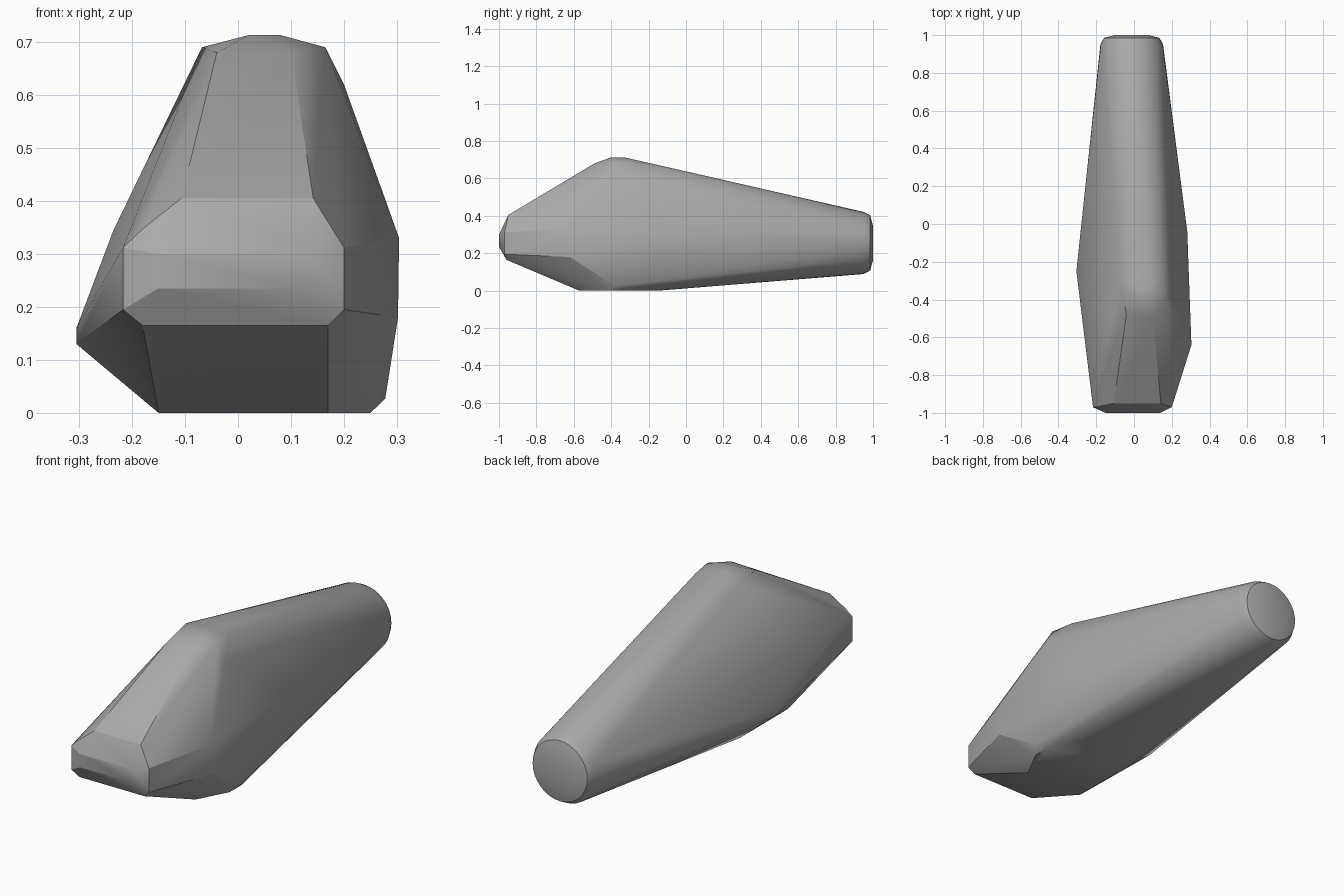
import bpy, bmesh, math

cube = bpy.data.objects.get("Cube")
if cube:
    bpy.data.objects.remove(cube, do_unlink=True)

grey = bpy.data.materials.new("plain grey")
grey.use_nodes = True
colour = (0.4, 0.4, 0.4, 1)
grey.diffuse_color = colour
grey.node_tree.nodes["Principled BSDF"].inputs["Base Color"].default_value = colour


def ring(radius, y, sides=32):
    """Circle of points around the tail axis."""
    return [(-0.012 + radius * math.cos(math.tau * i / sides), y,
             0.255 + radius * math.sin(math.tau * i / sides)) for i in range(sides)]


# Round tail with a softened rim
points = ring(0.166, 0.95) + ring(0.147, 0.985) + ring(0.09, 1.0)

# Blunt nose: chamfered outline and raised flat
points += [(-0.18, -0.96, 0.165), (0.17, -0.96, 0.165),
           (-0.217, -0.97, 0.195), (0.2, -0.97, 0.195),
           (-0.217, -0.97, 0.312), (0.2, -0.97, 0.312),
           (-0.18, -0.965, 0.347), (0.165, -0.965, 0.347),
           (-0.107, -0.95, 0.405), (0.142, -0.95, 0.405),
           (-0.15, -1.0, 0.235), (0.12, -1.0, 0.235),
           (-0.15, -1.0, 0.30), (0.14, -1.0, 0.30)]

# Rounded crest
points += [(0.02, -0.40, 0.713), (0.08, -0.40, 0.713),
           (0.02, -0.33, 0.713), (0.08, -0.33, 0.713),
           (-0.068, -0.30, 0.69), (0.165, -0.40, 0.69), (0.145, -0.28, 0.69),
           (-0.04, -0.48, 0.68), (0.1, -0.49, 0.68), (0.2, -0.38, 0.62)]

# Left flank panel
points += [(0.304, -0.64, 0.33), (0.302, -0.62, 0.18),
           (0.282, -0.04, 0.33), (0.28, -0.07, 0.18), (0.278, -0.38, 0.027)]

# Right flank ridge
points += [(-0.305, -0.25, 0.13), (-0.305, -0.25, 0.16), (-0.235, -0.5, 0.345)]

# Flat belly
points += [(-0.15, -0.57, 0), (0.17, -0.57, 0), (0.25, -0.42, 0),
           (0.25, -0.33, 0), (-0.15, -0.2, 0), (0.16, -0.15, 0)]

# Wrap the sections in one faceted skin
bm = bmesh.new()
for p in points:
    bm.verts.new(p)
hull = bmesh.ops.convex_hull(bm, input=bm.verts)
loose = [v for v in bm.verts if not v.link_faces]
bmesh.ops.delete(bm, geom=loose, context="VERTS")
bmesh.ops.dissolve_limit(bm, angle_limit=math.radians(1),
                         verts=bm.verts, edges=bm.edges)
bmesh.ops.recalc_face_normals(bm, faces=bm.faces)

mesh = bpy.data.meshes.new("tapered_body")
bm.to_mesh(mesh)
bm.free()
mesh.materials.append(grey)
body = bpy.data.objects.new("tapered_body", mesh)
bpy.context.collection.objects.link(body)
bpy.context.view_layer.objects.active = body
body.select_set(True)
bpy.ops.object.shade_smooth_by_angle(angle=math.radians(25))
